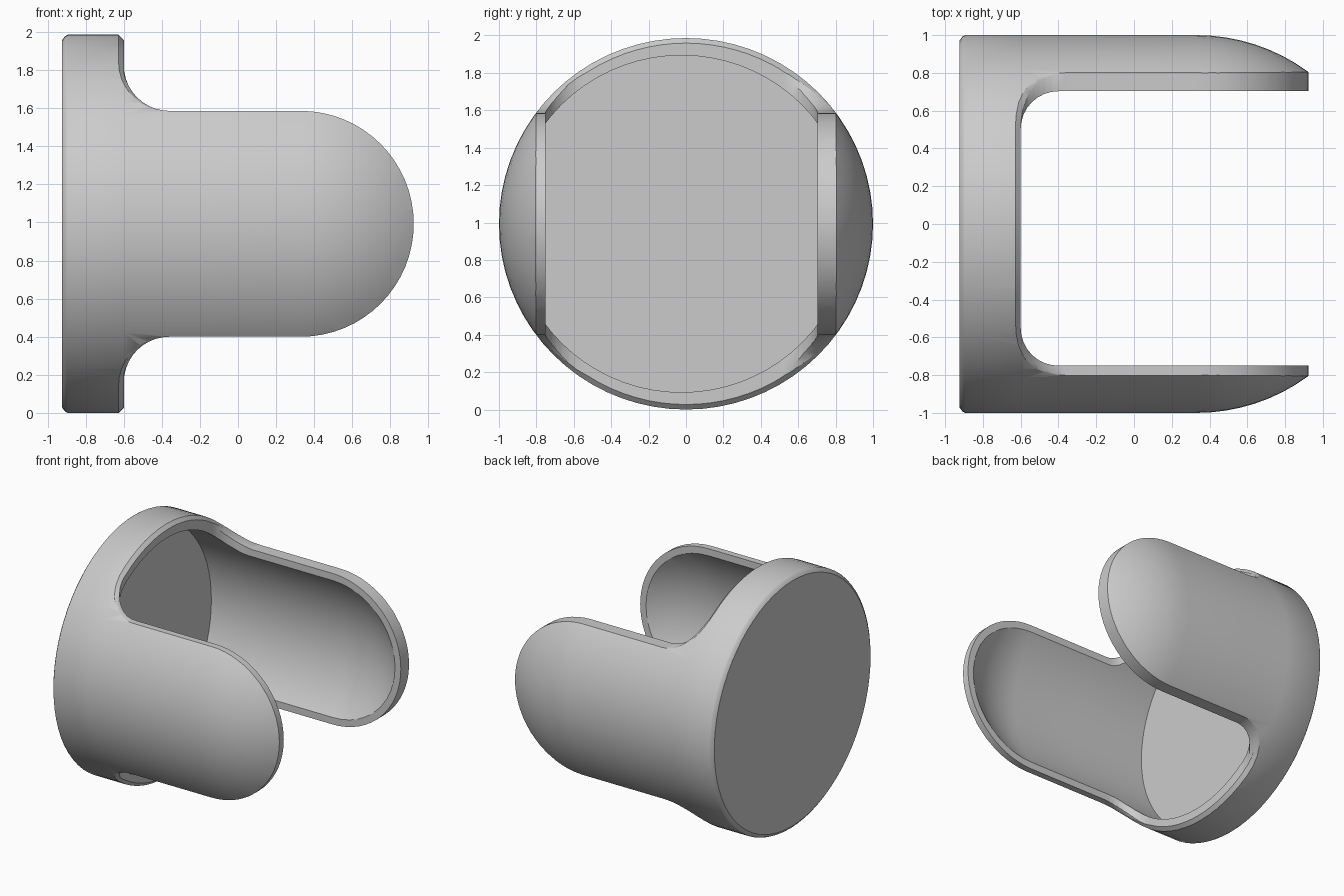
import bpy, bmesh
from math import sin, cos, pi, radians, sqrt
from mathutils import Vector

if "Cube" in bpy.data.objects:
    bpy.data.objects.remove(bpy.data.objects["Cube"], do_unlink=True)

MID = 0.993          # height of the shell's axis
TAIL = 0.33          # where the round end starts
ARM = 0.593          # half width of each arm
BORE = 0.907         # inner radius
SHIFT = -0.0235      # sideways offset of the hollow and slot
SLOT = 0.7265        # half width of the slot
RIM = -0.6           # open rim of the cup
FILLET = 0.24
CORNER = 0.2         # corner radius of the slot
CHAMFER = 0.027


def arc(cx, cz, r, start, end, steps):
    """Points of an arc, angles in degrees."""
    angles = [radians(start + (end - start) * i / steps) for i in range(steps + 1)]
    return [(cx + r * cos(a), cz + r * sin(a)) for a in angles]


def add_object(name, bm):
    bmesh.ops.remove_doubles(bm, verts=bm.verts, dist=1e-5)
    bmesh.ops.recalc_face_normals(bm, faces=bm.faces)
    mesh = bpy.data.meshes.new(name)
    bm.to_mesh(mesh)
    bm.free()
    obj = bpy.data.objects.new(name, mesh)
    bpy.context.collection.objects.link(obj)
    return obj


def lathe(name, profile, shift=0, steps=72):
    """Revolve (x, radius) points around the shell's axis."""
    bm = bmesh.new()
    verts = [bm.verts.new((x, 0, max(r, 0))) for x, r in profile]
    edges = [bm.edges.new(pair) for pair in zip(verts, verts[1:])]
    bmesh.ops.spin(bm, geom=verts + edges, cent=(0, 0, 0), axis=(1, 0, 0),
                   angle=2 * pi, steps=steps)
    bmesh.ops.scale(bm, vec=(1, 1, MID), verts=bm.verts)
    bmesh.ops.translate(bm, vec=(0, shift, MID), verts=bm.verts)
    return add_object(name, bm)


def prism(name, points, direction):
    """Extrude 3D outline points both ways along a direction."""
    bm = bmesh.new()
    direction = Vector(direction)
    face = bm.faces.new([bm.verts.new(Vector(p) - direction) for p in points])
    extruded = bmesh.ops.extrude_face_region(bm, geom=[face])["geom"]
    bmesh.ops.translate(bm, vec=direction * 2,
                        verts=[v for v in extruded if isinstance(v, bmesh.types.BMVert)])
    return add_object(name, bm)


def boolean(target, cutter, operation):
    cutter.hide_render = True
    mod = target.modifiers.new("cut", "BOOLEAN")
    mod.operation, mod.object, mod.solver = operation, cutter, "EXACT"
    bpy.context.view_layer.objects.active = target
    bpy.ops.object.modifier_apply(modifier=mod.name)
    bpy.data.objects.remove(cutter, do_unlink=True)


# Outer shell: flat base with softened edge, straight wall, round end
shell = lathe("cup_shell",
              [(-0.925, 0), (-0.925, 0.97), (-0.909, 0.992), (-0.895, 1), (RIM, 1), (-0.2, 1)]
              + arc(TAIL, 0, 1, 90, 0, 20))

# Hollow inside
hollow = lathe("hollow", [(-0.85, 0), (-0.85, BORE), (-0.2, BORE)]
               + arc(TAIL, 0, BORE, 90, 0, 20), shift=SHIFT)
boolean(shell, hollow, "DIFFERENCE")

# Side outline: wide cup, filleted into two round-ended arms
fillet = arc(RIM + FILLET, ARM + FILLET, FILLET, 180, 270, 10)
upper = [(-1.2, 1.2), (RIM, 1.2)] + fillet + arc(TAIL, 0, ARM, 90, 0, 16)
outline = upper + [(x, -z) for x, z in reversed(upper[:-1])]
boolean(shell, prism("arm_outline", [(x, 0, z + MID) for x, z in outline], (0, 1.3, 0)),
        "INTERSECT")

# Slot between the arms, trimming their inner edges flat
half_slot = [(1.3, SLOT)] + arc(RIM + CORNER, SLOT - CORNER, CORNER, 90, 180, 8)
slot = half_slot + [(x, -y) for x, y in reversed(half_slot)]
boolean(shell, prism("slot", [(x, y + SHIFT, MID) for x, y in slot], (0, 0, 1.3)),
        "DIFFERENCE")

# Chamfer on the outer rim edge, fading out along the fillets
half = []
reach = sqrt(1 - ((ARM + FILLET) / MID) ** 2)
for i in range(8):
    y = reach * i / 8
    half.append((RIM, y, MID * sqrt(1 - y * y), (1, 0, 0), CHAMFER))
for i, (x, z) in enumerate(fillet[:-1]):
    a = radians(9 * i)
    half.append((x, sqrt(1 - (z / MID) ** 2), z, (cos(a), 0, sin(a)), CHAMFER * (1 - i / 10)))
path = [(x, -y, z, n, c) for x, y, z, n, c in reversed(half[1:])] + half
for side in (1, -1):
    bm = bmesh.new()
    rings = []
    for x, y, z, n, c in path:
        p, n = Vector((x, y, z)), Vector(n)
        radial = Vector((0, y, z)).normalized()
        inward = (n * radial.dot(n) - radial).normalized()
        along = (radial * radial.dot(n) - n).normalized()
        a, b = p + along * c, p + inward * c
        corners = (a + (a - b) * 0.3, b + (b - a) * 0.3, p + (n + radial) * 0.04)
        rings.append([bm.verts.new((v.x, v.y, MID + side * v.z)) for v in corners])
    for a, b in zip(rings, rings[1:]):
        for k in range(3):
            n = (k + 1) % 3
            bm.faces.new((a[k], a[n], b[n], b[k]))
    bm.faces.new(rings[0])
    bm.faces.new(rings[-1])
    boolean(shell, add_object("rim_chamfer", bm), "DIFFERENCE")

# Plain grey finish
grey = bpy.data.materials.new("light_grey")
grey.use_nodes = True
colour = (0.6, 0.6, 0.6, 1)
grey.diffuse_color = colour
grey.node_tree.nodes["Principled BSDF"].inputs["Base Color"].default_value = colour
shell.data.materials.clear()
shell.data.materials.append(grey)

bpy.ops.object.select_all(action="DESELECT")
shell.select_set(True)
bpy.context.view_layer.objects.active = shell
bpy.ops.object.shade_smooth_by_angle(angle=radians(30))
